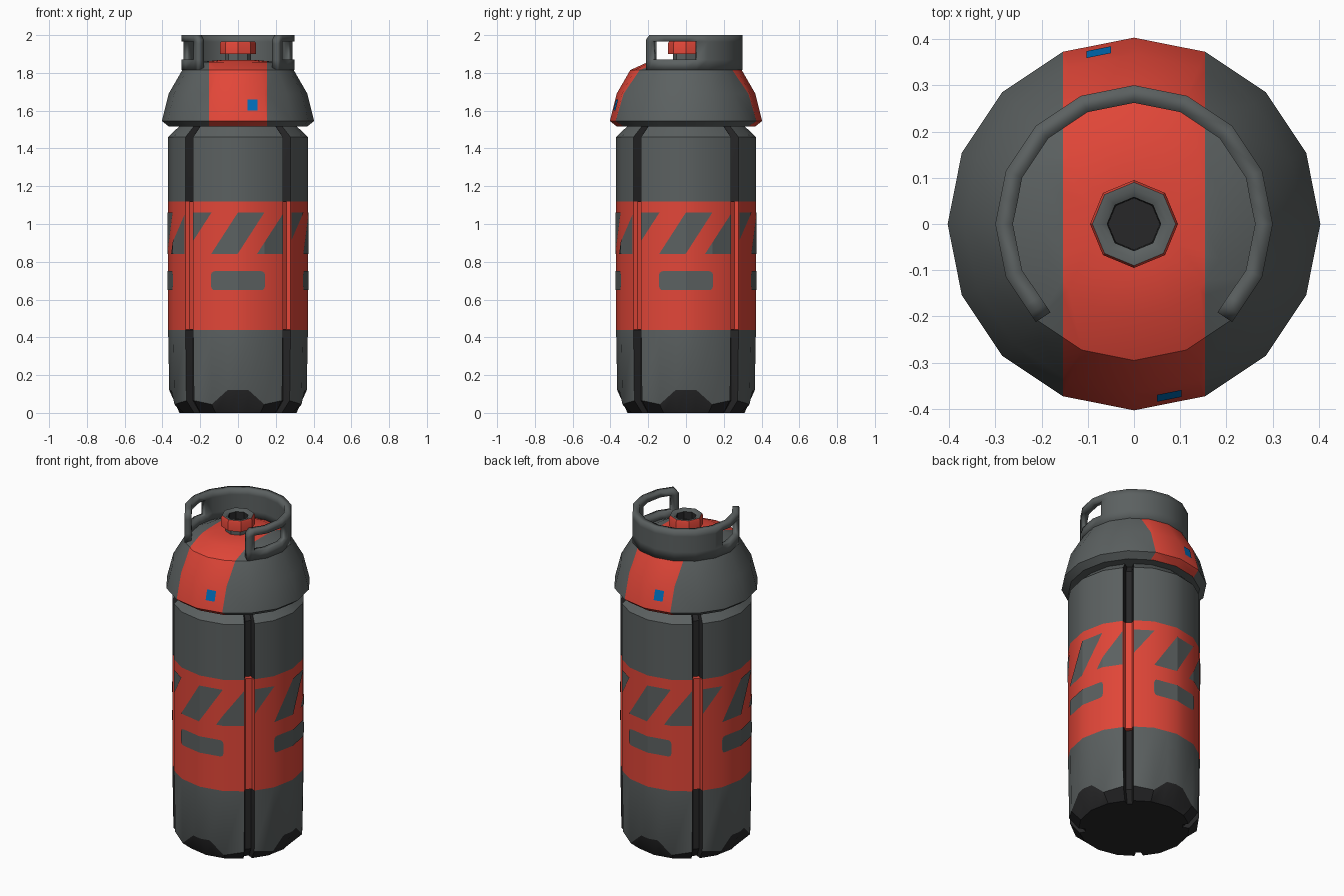
import bpy, math
from math import radians, sin, cos, pi

if "Cube" in bpy.data.objects:
    bpy.data.objects.remove(bpy.data.objects["Cube"])


def material(name, rgb):
    m = bpy.data.materials.new(name)
    m.diffuse_color = (*rgb, 1)
    m.use_nodes = True
    m.node_tree.nodes["Principled BSDF"].inputs["Base Color"].default_value = m.diffuse_color
    return m


GREY = material("steel grey", (0.105, 0.118, 0.118))
RED = material("warning red", (0.76, 0.062, 0.04))
DARK = material("dark rubber", (0.02, 0.02, 0.021))
BLUE = material("label blue", (0.0, 0.16, 0.50))
MATS = [GREY, RED, DARK, BLUE]


def make(name, verts, faces, mats, smooth=True):
    me = bpy.data.meshes.new(name)
    me.from_pydata(verts, [], faces)
    for m in MATS:
        me.materials.append(m)
    for p, i in zip(me.polygons, mats):
        p.material_index = i
    ob = bpy.data.objects.new(name, me)
    bpy.context.collection.objects.link(ob)
    if smooth:
        bpy.ops.object.select_all(action='DESELECT')
        ob.select_set(True)
        bpy.context.view_layer.objects.active = ob
        bpy.ops.object.shade_smooth_by_angle(angle=radians(35))
    return ob


def poly_r(r, deg):
    """Radius of a 16-sided polygon at an angle from the front."""
    return r * cos(pi / 16) / cos(radians(deg % 22.5 - 11.25))


def pt(r, deg, z):
    a = radians(deg)
    return (r * sin(a), -r * cos(a), z)


def skin(rings, rule):
    """Join equal-sized rings; rule(row, segment) gives the material."""
    n = len(rings[0])
    verts = [v for ring in rings for v in ring]
    faces, mats = [], []
    for j in range(len(rings) - 1):
        for i in range(n):
            k = (i + 1) % n
            faces.append((j*n + i, j*n + k, (j+1)*n + k, (j+1)*n + i))
            mats.append(rule(j, i))
    faces += [tuple(reversed(range(n))), tuple(range(len(verts) - n, len(verts)))]
    mats += [rule(0, 0), rule(len(rings) - 2, 0)]
    return verts, faces, mats


# Body: four lobes separated by vertical grooves
LOBE = [-40.5, -22.5, -9, 0, 9, 22.5, 40.5]
FLOOR = [42, 48]
FOOT = {0: 0.12, 9: 0.12, 22.5: 0.045, 40.5: 0.065}


def body_ring(r, floor, z):
    ring = []
    for k in range(4):
        for a in LOBE:
            h = FOOT[abs(a)] if z is None else z
            ring.append(pt(poly_r(r, a), a + 90 * k, h))
        for a in FLOOR:
            ring.append(pt(floor, a + 90 * k, 0.065 if z is None else z))
    return ring


def body_rule(row, seg):
    if row == 0:
        return 2
    if row in (2, 3, 4):
        return 1
    return 2 if seg % 9 >= 6 else 0


rings = [body_ring(0.31, 0.27, 0), body_ring(0.364, 0.32, None),
         body_ring(0.37, 0.32, 0.44), body_ring(0.37, 0.345, 0.441),
         body_ring(0.37, 0.345, 1.119), body_ring(0.37, 0.32, 1.12),
         body_ring(0.37, 0.32, 1.46), body_ring(0.31, 0.27, 1.518)]
make("bottle_body", *skin(rings, body_rule))


# Decals: thin plates that follow the body facets, repeated on each lobe
def depth(x):
    x = abs(x)
    if x < 0.1416:
        return 0.37 - 0.0282 * x / 0.1416
    return 0.3418 - 0.0802 * (x - 0.1416) / 0.12


def decal(name, cols, low, high):
    cols = sorted(set(cols))
    for k in range(4):
        c, s = cos(k * pi / 2), sin(k * pi / 2)
        verts = []
        for x in cols:
            y = -depth(x) - 0.004
            for z in (low(x), high(x)):
                verts.append((c*x - s*y, s*x + c*y, z))
        faces = [(2*i, 2*i + 2, 2*i + 3, 2*i + 1) for i in range(len(cols) - 1)]
        make(f"{name}_{k}", verts, faces, [0] * len(faces), False)


RUN, Z0, Z1, EDGE = 0.142, 0.84, 1.06, 0.237
for n, (xl, xr) in enumerate([(-0.423, -0.283), (-0.143, -0.003), (0.1, 0.24)]):
    a, b = max(xl, -EDGE), min(xr + RUN, EDGE)
    marks = [a, b] + [x for x in (0, 0.1416, -0.1416, xl + RUN, xr) if a < x < b]
    decal(f"slanted_stripe_{n}", marks,
          lambda x: max(Z0, Z0 + (x - xr) / RUN * (Z1 - Z0)),
          lambda x: min(Z1, Z0 + (x - xl) / RUN * (Z1 - Z0)))


def corner(x):
    d = max(0, abs(x) - 0.123)
    return 0.03 + math.sqrt(max(0, 0.02 ** 2 - d * d))


decal("label_bar", [s * x for s in (-1, 1) for x in (0, 0.123, 0.132, 0.139, 0.143)],
      lambda x: 0.70 - corner(x), lambda x: 0.70 + corner(x))

# Shoulder cap: 16-sided dome, cut at the edges of the red stripe
import bmesh
PROFILE = [(0.365, 1.515), (0.403, 1.545), (0.367, 1.69), (0.295, 1.815),
           (0.2, 1.858), (0.1, 1.868)]
rings = [[pt(r, i * 22.5, z) for i in range(16)] for r, z in PROFILE]
cap = make("shoulder_cap", *skin(rings, lambda j, i: 0), smooth=False)
bm = bmesh.new()
bm.from_mesh(cap.data)
for x in (-0.154, 0.154):
    bmesh.ops.bisect_plane(bm, geom=bm.verts[:] + bm.edges[:] + bm.faces[:],
                           plane_co=(x, 0, 0), plane_no=(1, 0, 0), dist=1e-5)
for f in bm.faces:
    inside = abs(f.calc_center_median().x) < 0.154
    f.material_index = 1 if inside and f.normal.z > -0.9 else 0
bm.to_mesh(cap.data)
bm.free()
bpy.ops.object.select_all(action='DESELECT')
cap.select_set(True)
bpy.context.view_layer.objects.active = cap
bpy.ops.object.shade_smooth_by_angle(angle=radians(35))

# Small blue tags, front and back
for n, s in (("front", 1), ("back", -1)):
    verts = []
    for x, z in ((0.05, 1.6), (0.103, 1.6), (0.103, 1.66), (0.05, 1.66)):
        r = 0.403 - 0.036 * (z - 1.545) / 0.145
        verts.append((s * x, -s * (r - 0.199 * x + 0.005), z))
    make(f"blue_tag_{n}", verts, [(0, 1, 2, 3)], [3], False)

# Carry collar: open at the front, with a hand window on each side
half = [45, 49, 53, 67.5, 90, 101.25, 112.5, 135, 157.5]
angles = half + [180] + [360 - a for a in reversed(half)]
levels = [1.815, 1.87, 1.965, 2.0]
verts = []
for a in angles:
    for z in levels:
        end = min(a, 360 - a) == 45
        verts.append(pt(poly_r(0.3, a), a, z - 0.025 if end and z == 2.0 else z))
verts = [(x, y, min(z, 1.955) if z == 1.965 and abs(abs(x) - 0.21) < 0.004 and y < 0
          else z) for x, y, z in verts]
faces = []
for i in range(len(angles) - 1):
    mid = (angles[i] + angles[i + 1]) / 2
    for j in range(3):
        if j == 1 and 53 < min(mid, 360 - mid) < 101:
            continue
        faces.append((4*i + j, 4*i + 4 + j, 4*i + 5 + j, 4*i + 1 + j))
collar = make("carry_collar", verts, faces, [0] * len(faces))
mod = collar.modifiers.new("thickness", 'SOLIDIFY')
mod.thickness = 0.038
mod.offset = -1

# Valve: octagonal stem and red cup with a dark recess
VALVE = [(0.07, 1.85), (0.07, 1.90), (0.095, 1.90), (0.095, 1.955),
         (0.09, 1.965), (0.074, 1.965), (0.058, 1.955), (0.056, 1.91)]
rings = [[pt(r, i * 45, z) for i in range(8)] for r, z in VALVE]
make("valve", *skin(rings, lambda j, i: (0, 1, 1, 1, 0, 0, 2)[j]))
